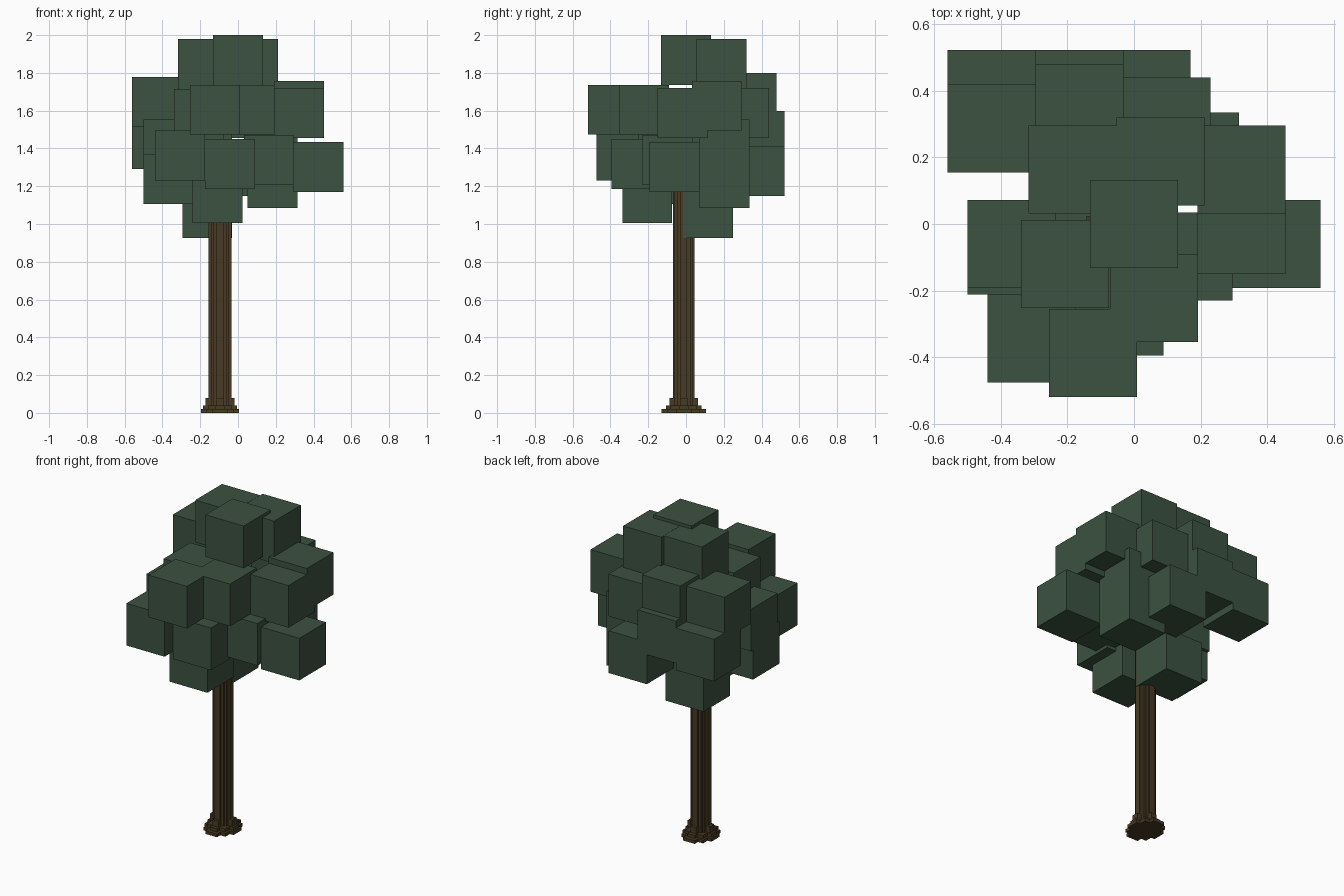
import bpy
import bmesh
from mathutils import Matrix, Vector

if "Cube" in bpy.data.objects:
    bpy.data.objects.remove(bpy.data.objects["Cube"], do_unlink=True)


def make_material(name, rgb):
    mat = bpy.data.materials.new(name)
    mat.use_nodes = True
    mat.diffuse_color = (*rgb, 1)
    mat.node_tree.nodes["Principled BSDF"].inputs["Base Color"].default_value = (*rgb, 1)
    return mat


leaf_green = make_material("leaf green", (0.045, 0.084, 0.052))
bark_brown = make_material("bark brown", (0.065, 0.042, 0.017))


def make_box(name, centre, size, mat):
    mesh = bpy.data.meshes.new(name)
    bm = bmesh.new()
    bmesh.ops.create_cube(bm, size=1, matrix=Matrix.Diagonal((*size, 1)))
    bm.to_mesh(mesh)
    bm.free()
    mesh.materials.append(mat)
    obj = bpy.data.objects.new(name, mesh)
    obj.location = centre
    bpy.context.collection.objects.link(obj)
    return obj


# Leaf blocks: equal cubes placed by their centres, grouped by layer
LEAF = 0.264
layers = {
    "crown_top": [(0, 0, 1.868), (-.185, .163, 1.848), (.08, .187, 1.848)],
    "crown_upper": [(-.428, .287, 1.645), (-.163, .347, 1.668), (-.207, -.12, 1.583),
                    (-.123, -.387, 1.605), (.06, -.222, 1.605), (.323, -.018, 1.588),
                    (.323, .163, 1.626), (.098, .307, 1.588)],
    "crown_middle": [(-.428, .39, 1.422), (-.163, .39, 1.465), (.038, .39, 1.28),
                     (.183, .203, 1.42), (.427, -.06, 1.302), (.163, -.098, 1.338),
                     (-.043, -.263, 1.318), (-.308, -.343, 1.362), (-.368, -.06, 1.422)],
    "crown_lower": [(-.368, -.08, 1.238), (.183, .203, 1.218),
                    (-.108, -.205, 1.137), (-.163, .117, 1.057)],
}
for layer, centres in layers.items():
    for i, centre in enumerate(centres):
        make_box(f"{layer}_leaves_{i + 1}", centre, (LEAF,) * 3, leaf_green)

# Trunk: crossed upright slabs give a ribbed, stepped outline
base = Vector((-.095, -.012, 0))
HEIGHT = 1.3
for i, (wide, deep) in enumerate([(.12, .036), (.096, .072), (.07, .096), (.036, .116)]):
    make_box(f"trunk_slab_{i + 1}", base + Vector((0, 0, HEIGHT / 2)),
             (wide, deep, HEIGHT), bark_brown)

# Roots: stepped blocks crossing at the foot, lower ones reaching further
for i, (wide, deep, tall) in enumerate([(.2, .08, .02), (.08, .236, .02), (.15, .17, .02),
                                        (.18, .05, .04), (.05, .19, .04), (.125, .14, .04),
                                        (.155, .04, .08), (.04, .15, .08)]):
    make_box(f"root_{i + 1}", base + Vector((0, 0, tall / 2)), (wide, deep, tall), bark_brown)
